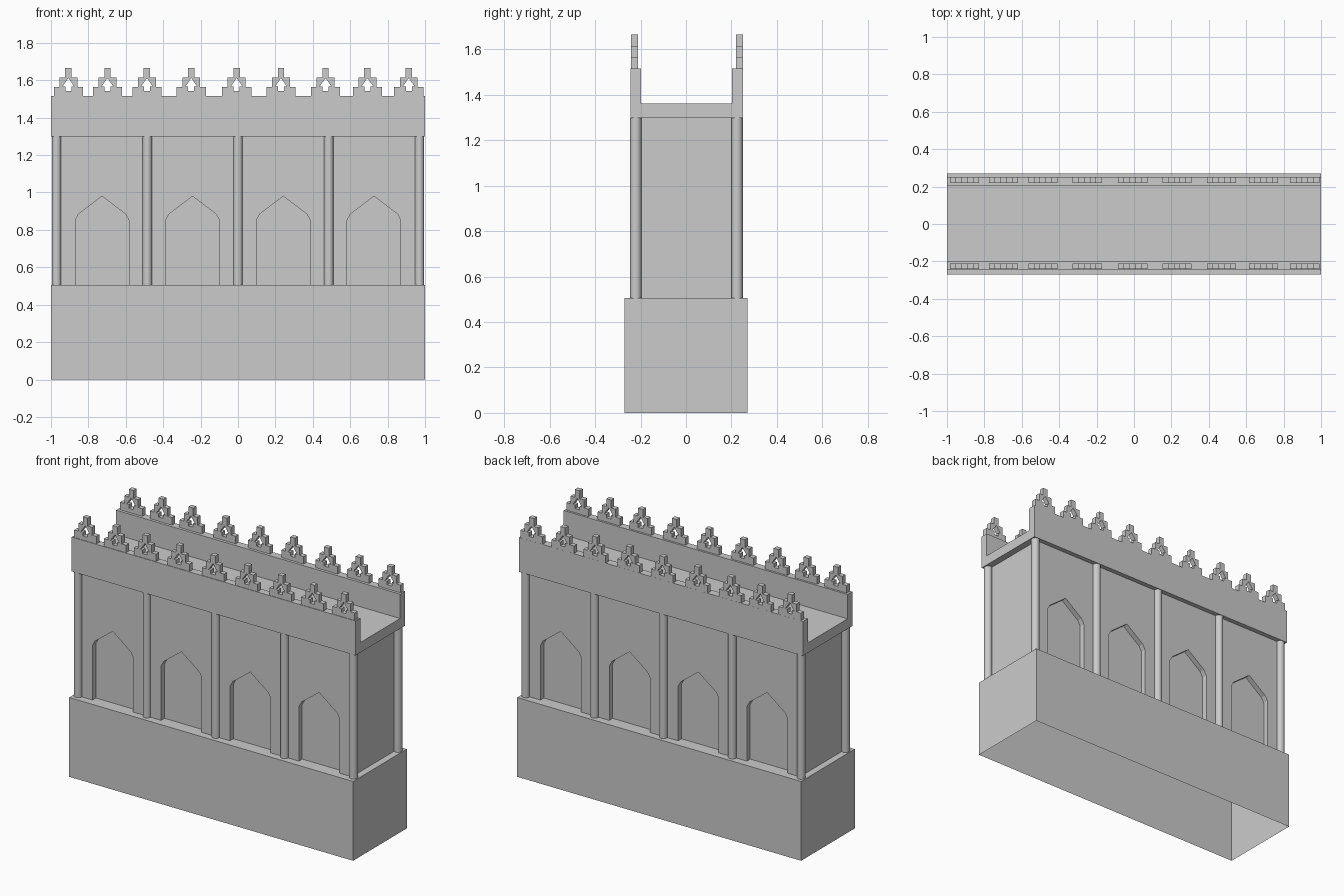
import bpy, bmesh, math
from mathutils import Matrix

if "Cube" in bpy.data.objects:
    bpy.data.objects.remove(bpy.data.objects["Cube"])

# Axis maps: profile (u, v) and extrusion w -> world
ALONG_Y = Matrix(((1, 0, 0, 0), (0, 0, -1, 0), (0, 1, 0, 0), (0, 0, 0, 1)))
ALONG_X = Matrix(((0, 0, 1, 0), (1, 0, 0, 0), (0, 1, 0, 0), (0, 0, 0, 1)))


def link(name, mesh):
    ob = bpy.data.objects.new(name, mesh)
    bpy.context.collection.objects.link(ob)
    return ob


def prism(name, loops, half, axes, loc=(0, 0, 0)):
    """Filled outline (later loops are holes) extruded by +-half."""
    cu = bpy.data.curves.new(name + "_profile", 'CURVE')
    cu.dimensions = '2D'
    cu.fill_mode = 'BOTH'
    cu.extrude = half
    for pts in loops:
        s = cu.splines.new('POLY')
        s.points.add(len(pts) - 1)
        for p, (u, v) in zip(s.points, pts):
            p.co = (u, v, 0, 1)
        s.use_cyclic_u = True
    tmp = link(name + "_tmp", cu)
    dg = bpy.context.evaluated_depsgraph_get()
    mesh = bpy.data.meshes.new_from_object(tmp.evaluated_get(dg))
    bpy.data.objects.remove(tmp)
    bm = bmesh.new()
    bm.from_mesh(mesh)
    bmesh.ops.remove_doubles(bm, verts=bm.verts, dist=1e-5)
    bm.transform(Matrix.Translation(loc) @ axes)
    bmesh.ops.recalc_face_normals(bm, faces=bm.faces)
    bm.to_mesh(mesh)
    bm.free()
    mesh.name = name
    for p in mesh.polygons:
        p.use_smooth = False
    return link(name, mesh)


def box(name, lo, hi, open_bottom=False):
    bm = bmesh.new()
    bmesh.ops.create_cube(bm, size=1)
    for v in bm.verts:
        v.co = [lo[i] + (v.co[i] + .5) * (hi[i] - lo[i]) for i in range(3)]
    if open_bottom:
        bm.normal_update()
        low = [f for f in bm.faces if f.normal.z < -.9]
        bmesh.ops.delete(bm, geom=low, context='FACES_ONLY')
    me = bpy.data.meshes.new(name)
    bm.to_mesh(me)
    bm.free()
    return link(name, me)


BASE, TOP, END = 0.505, 1.298, 0.957

# Plinth, open underneath
box("plinth", (-1, -.27, 0), (1, .27, BASE), open_bottom=True)

# Wall core and its two arcaded faces
box("wall_core", (-END, -.188, BASE), (END, .188, TOP))
arch = [(-.143, BASE), (-.143, .853), (-.125, .885), (0, .98),
        (.125, .885), (.143, .853), (.143, BASE)]
outline = [(-END, TOP), (-END, BASE)]
for cx in (-.727, -.243, .242, .727):
    outline += [(cx + u, v) for u, v in arch]
outline += [(END, BASE), (END, TOP)]
for side, y in (("front", -.205), ("back", .205)):
    prism("arcade_" + side, [outline], .017, ALONG_Y, (0, y, 0))

# Columns
for side, y in (("front", -.221), ("back", .225)):
    for i, x in enumerate((-.97, -.485, 0, .485, .97)):
        bpy.ops.mesh.primitive_cylinder_add(vertices=20, radius=.025,
                                            depth=TOP - BASE,
                                            location=(x, y, (TOP + BASE) / 2))
        bpy.context.object.name = f"column_{side}_{i}"
        bpy.ops.object.shade_smooth_by_angle(angle=math.radians(40))

# Roof channel with parapets
prism("parapet_channel", [[(-.245, TOP), (.252, TOP), (.252, 1.517), (.203, 1.517),
                           (.203, 1.362), (-.198, 1.362), (-.198, 1.517),
                           (-.245, 1.517)]], 1, ALONG_X)

# Stepped merlons with an arrow-shaped opening
half_step = [(.078, 1.517), (.078, 1.565), (.048, 1.565), (.048, 1.615),
             (.017, 1.615), (.017, 1.665)]
half_hole = [(.016, 1.543), (.016, 1.566), (.032, 1.566)]
mirror = lambda pts: [(-u, v) for u, v in reversed(pts)]
step = half_step + mirror(half_step)
hole = half_hole + [(0, 1.612)] + mirror(half_hole)
for side, y in (("front", -.226), ("back", .236)):
    for i, x in enumerate((-.907, -.698, -.487, -.25, -.007, .23, .468, .692, .913)):
        prism(f"merlon_{side}_{i}", [step, hole], .0155, ALONG_Y, (x, y, 0))
